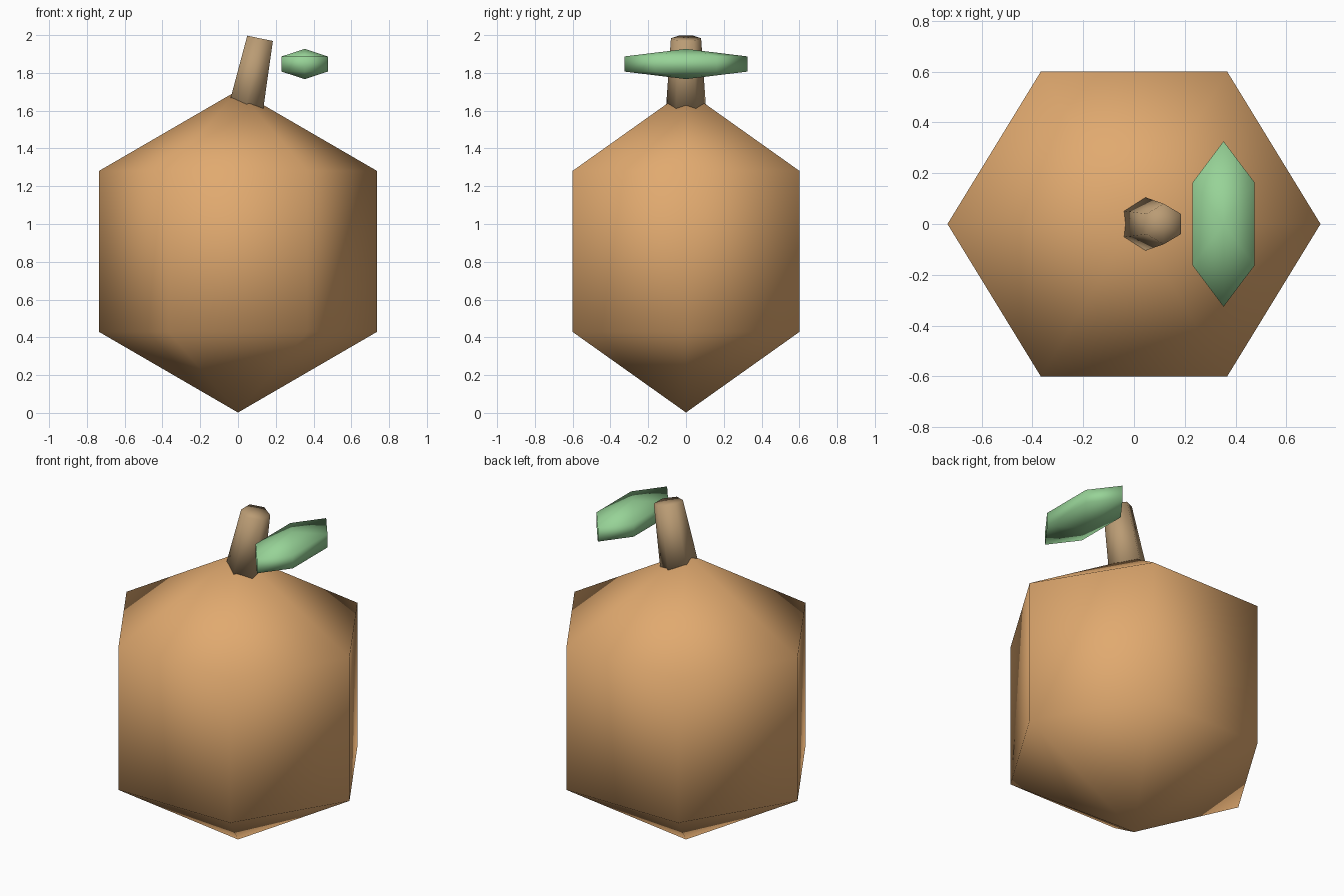
import bpy, bmesh
from math import cos, sin, pi, radians

if "Cube" in bpy.data.objects:
    bpy.data.objects.remove(bpy.data.objects["Cube"], do_unlink=True)

SIDES = 6


def material(name, rgb):
    m = bpy.data.materials.new(name)
    m.use_nodes = True
    color = (*rgb, 1)
    m.diffuse_color = color
    m.node_tree.nodes["Principled BSDF"].inputs["Base Color"].default_value = color
    return m


def lathe(name, profile, start, mat):
    """Six-sided solid from (x radius, y radius, z); zero radius gives a single point."""
    bm = bmesh.new()
    rings = []
    for rx, ry, z in profile:
        if rx == 0:
            rings.append([bm.verts.new((0, 0, z))] * SIDES)
            continue
        angles = [start + 2 * pi * i / SIDES for i in range(SIDES)]
        rings.append([bm.verts.new((rx * cos(a), ry * sin(a), z)) for a in angles])
    for low, high in zip(rings, rings[1:]):
        for i in range(SIDES):
            j = (i + 1) % SIDES
            corners = dict.fromkeys((low[i], low[j], high[j], high[i]))
            bm.faces.new(list(corners))
    bmesh.ops.recalc_face_normals(bm, faces=bm.faces)
    mesh = bpy.data.meshes.new(name)
    bm.to_mesh(mesh)
    bm.free()
    mesh.shade_smooth()
    mesh.materials.append(mat)
    ob = bpy.data.objects.new(name, mesh)
    bpy.context.collection.objects.link(ob)
    return ob


def ball_profile(rx, ry, half):
    """Coarse ball: two poles and two full rings at half height."""
    return [(0, 0, -half), (rx, ry, -half / 2), (rx, ry, half / 2), (0, 0, half)]


orange = material("orange_skin", (0.75, 0.40, 0.16))
brown = material("brown_stem", (0.49, 0.33, 0.175))
green = material("green_leaf", (0.31, 0.65, 0.31))

# Fruit body, points toward the sides
body = lathe("fruit_body", ball_profile(0.735, 0.693, 0.853), 0, orange)
body.location = (0, 0, 0.855)

# Tapered stem leaning to the left, sunk a little into the fruit
stem = lathe("stem", [(0, 0, -0.04), (0.107, 0.107, -0.04),
                      (0.08, 0.08, 0.35), (0, 0, 0.35)], pi / 2, brown)
stem.location = (0.047, 0, 1.64)
stem.rotation_euler = (0, radians(11.5), 0)

# Flattened leaf, points toward front and back
leaf = lathe("leaf", ball_profile(0.1415, 0.326, 0.08), pi / 2, green)
leaf.location = (0.353, 0, 1.847)
